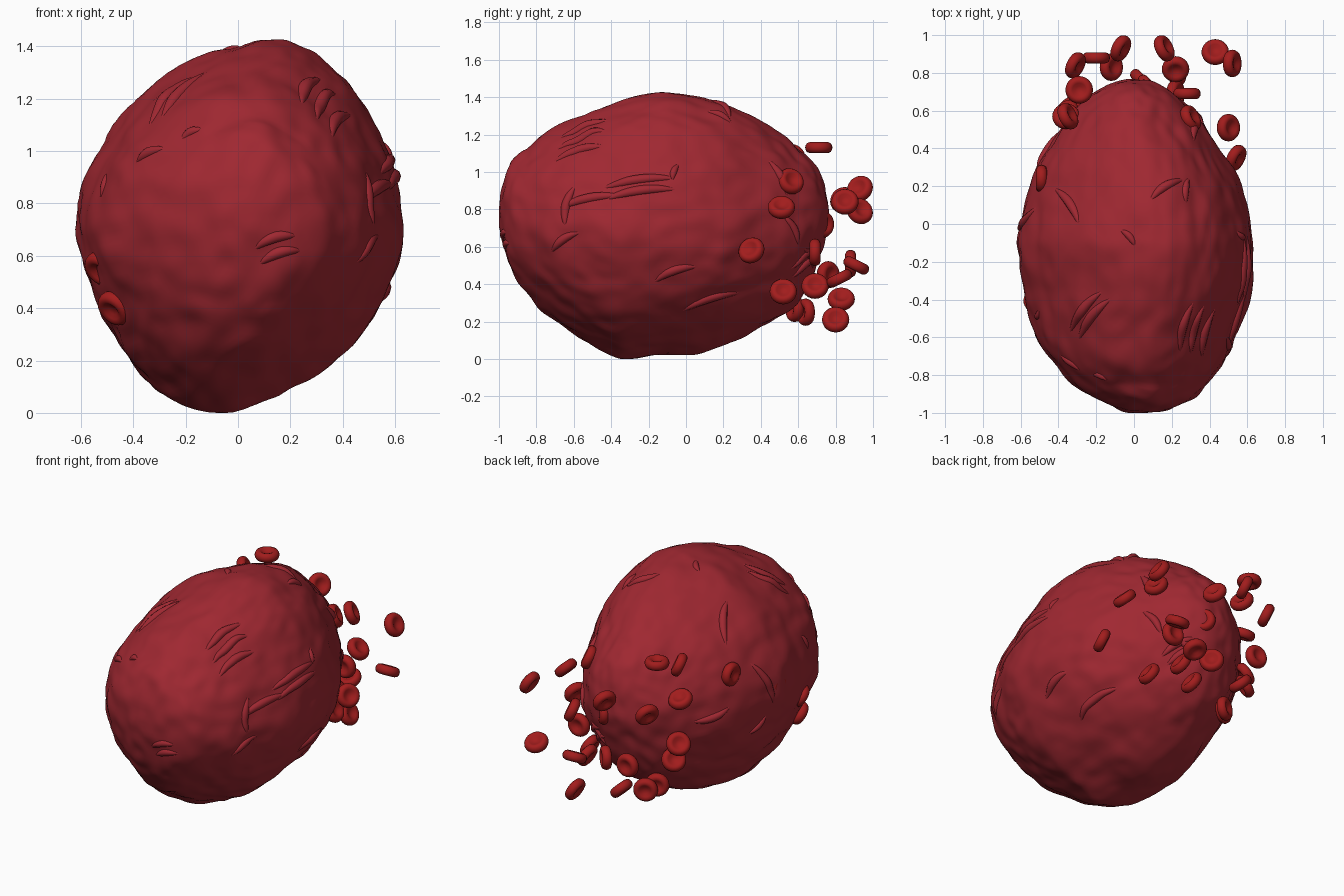
import bpy
import bmesh
import math
from mathutils import Vector, noise
from mathutils.bvhtree import BVHTree

if "Cube" in bpy.data.objects:
    bpy.data.objects.remove(bpy.data.objects["Cube"], do_unlink=True)

X, Y, Z = Vector((1, 0, 0)), Vector((0, 1, 0)), Vector((0, 0, 1))


def make_material(name, color):
    material = bpy.data.materials.new(name)
    material.use_nodes = True
    material.diffuse_color = color
    shader = material.node_tree.nodes["Principled BSDF"]
    shader.inputs["Base Color"].default_value = color
    return material


flesh = make_material("dark flesh red", (0.35, 0.021, 0.031, 1))
blood = make_material("blood cell red", (0.36, 0.012, 0.012, 1))


def add_object(name, data):
    obj = bpy.data.objects.new(name, data)
    bpy.context.collection.objects.link(obj)
    return obj


# Body outline stations along the length: y, left, right, bottom, top
OUTLINE = [
    (-.95, -.15, .27, .5, 1.02), (-.85, -.33, .39, .35, 1.12), (-.6, -.52, .53, .14, 1.28),
    (-.35, -.58, .62, .01, 1.38), (-.1, -.62, .63, .02, 1.43), (.2, -.55, .57, .07, 1.36),
    (.4, -.46, .45, .17, 1.27), (.6, -.32, .31, .29, 1.12), (.72, -.17, .17, .55, .99),
]
MIDDLE, HALF_LENGTH = -0.115, 0.885
POWER = 1.77


def station(y, left, right, bottom, top):
    """Centre x, z and the half sizes of the egg that passes through this outline."""
    ring = math.sqrt(1 - ((y - MIDDLE) / HALF_LENGTH) ** 2)
    return y, Vector((left + right, bottom + top, (right - left) / ring,
                      (top - bottom) / ring)) / 2


stations = [station(*row) for row in OUTLINE]


def section(y):
    y = min(max(y, stations[0][0]), stations[-1][0])
    for (ya, a), (yb, b) in zip(stations, stations[1:]):
        if y <= yb:
            return a.lerp(b, (y - ya) / (yb - ya))


def body_point(d):
    """Lumpy egg with a diamond-like section, its crown and keel leaning apart."""
    y = MIDDLE + HALF_LENGTH * d.y
    centre_x, centre_z, half_x, half_z = section(y)
    ring = math.hypot(d.x, d.z)
    pinch = 1
    if ring > 0:
        pinch = (abs(d.x / ring) ** POWER + abs(d.z / ring) ** POWER) ** (-1 / POWER)
    rise = d.z * pinch
    point = Vector((centre_x + half_x * d.x * pinch + 0.1 * rise ** 3, y,
                    centre_z + half_z * rise))
    lump = 0.016 * noise.noise(d * 3.5 + Y) + 0.01 * noise.noise(d * 8)
    point += d * lump
    return Vector((point.x, max(point.y, -1), max(point.z, 0)))


bm = bmesh.new()
bmesh.ops.create_icosphere(bm, subdivisions=6, radius=1)
for vert in bm.verts:
    vert.co = body_point(vert.co.normalized())
bm.normal_update()
surface = BVHTree.FromBMesh(bm)
body_mesh = bpy.data.meshes.new("body")
bm.to_mesh(body_mesh)
bm.free()
body_mesh.shade_smooth()
body_mesh.materials.append(flesh)
add_object("body", body_mesh)

# Wrinkles: tapered ridges dropped onto the body from one side
SIDES = {  # side: across, up, outward
    "top": (X, Y, Z),
    "front": (X, Z, -Y),
    "back": (X, Z, Y),
    "right": (Y, Z, X),
    "left": (Y, Z, -X),
}
STEPS = 14
wrinkles = []


def add_wrinkles(side, u, v, angle, length, copies=1):
    """Lay parallel ridges centred at u, v on the surface."""
    across, up, outward = SIDES[side]
    turn = math.radians(angle)
    along = across * math.cos(turn) + up * math.sin(turn)
    beside = up * math.cos(turn) - across * math.sin(turn)
    thick = min(0.014 + 0.05 * length, 0.027)
    bend = min(0.12 * length, 0.025)
    for copy in range(copies):
        shift = (copy - (copies - 1) / 2) * 0.06
        points = []
        for i in range(STEPS + 1):
            t = i / STEPS
            swell = math.sin(math.pi * t)
            start = across * u + up * v + outward * 3
            start += along * length * (t - 0.5) + beside * (shift + bend * (swell - 0.5))
            hit, normal, _, _ = surface.ray_cast(start, -outward)
            if hit:
                points.append((hit - normal * thick * 0.3, max(swell, 0.08) ** 0.7))
        curve = bpy.data.curves.new("wrinkle", "CURVE")
        curve.dimensions = "3D"
        curve.bevel_depth = thick
        curve.bevel_resolution = 3
        curve.use_fill_caps = True
        curve.materials.append(flesh)
        spline = curve.splines.new("POLY")
        spline.points.add(len(points) - 1)
        for knot, (place, radius) in zip(spline.points, points):
            knot.co = (*place, 1)
            knot.radius = radius
        wrinkles.append(add_object(f"{side}_wrinkle_{len(wrinkles) + 1}", curve))


# Each stroke: u, v, angle, length, copies
STROKES = {
    "top": [(-.24, -.48, 52, .3, 2), (.33, -.56, 75, .3, 3), (.17, .19, 32, .22),
            (-.35, .1, -56, .25), (-.03, -.07, -48, .12)],
    "front": [(-.34, .99, 27, .13), (-.18, 1.07, 27, .09), (.15, .63, 18, .18, 2)],
    "right": [(-.65, .63, 35, .2), (-.63, .82, 76, .24), (-.52, .85, 12, .36),
              (-.25, .92, 8, .42, 2), (-.06, 1, 70, .1), (-.06, .46, 20, .26),
              (.13, .31, 18, .36), (.5, .97, -62, .24), (.18, 1.3, -25, .16),
              (.57, .69, -63, .2)],
    "left": [(.02, .81, 68, .34), (.39, .71, 165, .23), (.06, .55, 140, .16),
             (-.48, .87, 68, .11)],
    "back": [(.18, .52, -40, .2, 2), (.16, .54, 35, .2)],
}
for side, strokes in STROKES.items():
    for stroke in strokes:
        add_wrinkles(side, *stroke)

bpy.ops.object.select_all(action="DESELECT")
for obj in wrinkles:
    obj.select_set(True)
bpy.context.view_layer.objects.active = wrinkles[0]
bpy.ops.object.convert(target="MESH")
for obj in wrinkles:
    obj.data.shade_smooth()

# Dimpled blood cell, turned from a half profile
half = [(0, .01), (.02, .013), (.036, .024), (.05, .029), (.064, .023), (.071, .011)]
outline = half + [(.073, 0)] + [(r, -z) for r, z in reversed(half)]
bm = bmesh.new()
ring = [bm.verts.new((r, 0, z)) for r, z in outline]
edges = [bm.edges.new(pair) for pair in zip(ring, ring[1:])]
bmesh.ops.spin(bm, geom=ring + edges, axis=Z, cent=(0, 0, 0), angle=math.tau, steps=24)
bmesh.ops.remove_doubles(bm, verts=bm.verts[:], dist=0.0005)
bmesh.ops.recalc_face_normals(bm, faces=bm.faces[:])
cell_mesh = bpy.data.meshes.new("blood_cell")
bm.to_mesh(cell_mesh)
bm.free()
cell_mesh.shade_smooth()
cell_mesh.materials.append(blood)

# Cells scattered off the back, grouped by the way each disc faces
count = 0


def add_cells(facing, *centres):
    global count
    for centre in centres:
        count += 1
        cell = add_object(f"blood_cell_{count}", cell_mesh)
        cell.location = centre
        cell.rotation_euler = facing.to_track_quat("Z", "Y").to_euler()


add_cells(Z, (-.29, .71, 1.13))
add_cells(Y, (.28, .69, .57), (-.2, .88, .51))
add_cells(X + X + Z, (.23, .8, .21), (.22, .69, .39), (.32, .52, .36), (.52, .85, .84))
add_cells(X + Z, (-.12, .83, .32), (.5, .51, .81))
add_cells(Y + Z + Z, (.43, .91, .5), (-.36, .57, .86))
add_cells(Z + Z - Y, (.22, .82, .43))
add_cells(X + X - Y + Z, (-.07, .93, .91), (-.31, .84, .85), (.54, .35, .58))
add_cells(X + X + Y + Z, (.16, .93, .79), (.3, .56, .95), (-.35, .57, 1.08))
add_cells(Y - X + Z, (-.36, .59, .58), (-.34, .61, .48))
add_cells(Y + Y - X, (-.16, .64, .25), (-.2, .58, .27))
add_cells(X + Y, (.04, .76, .45), (.08, .73, .72))

# Cells half sunk in the flank
add_cells(-X - Y - Z, (-.52, -.42, .55), (-.47, -.48, .4))
add_cells(-X, (-.58, -.1, .75), (-.49, .24, .93))
